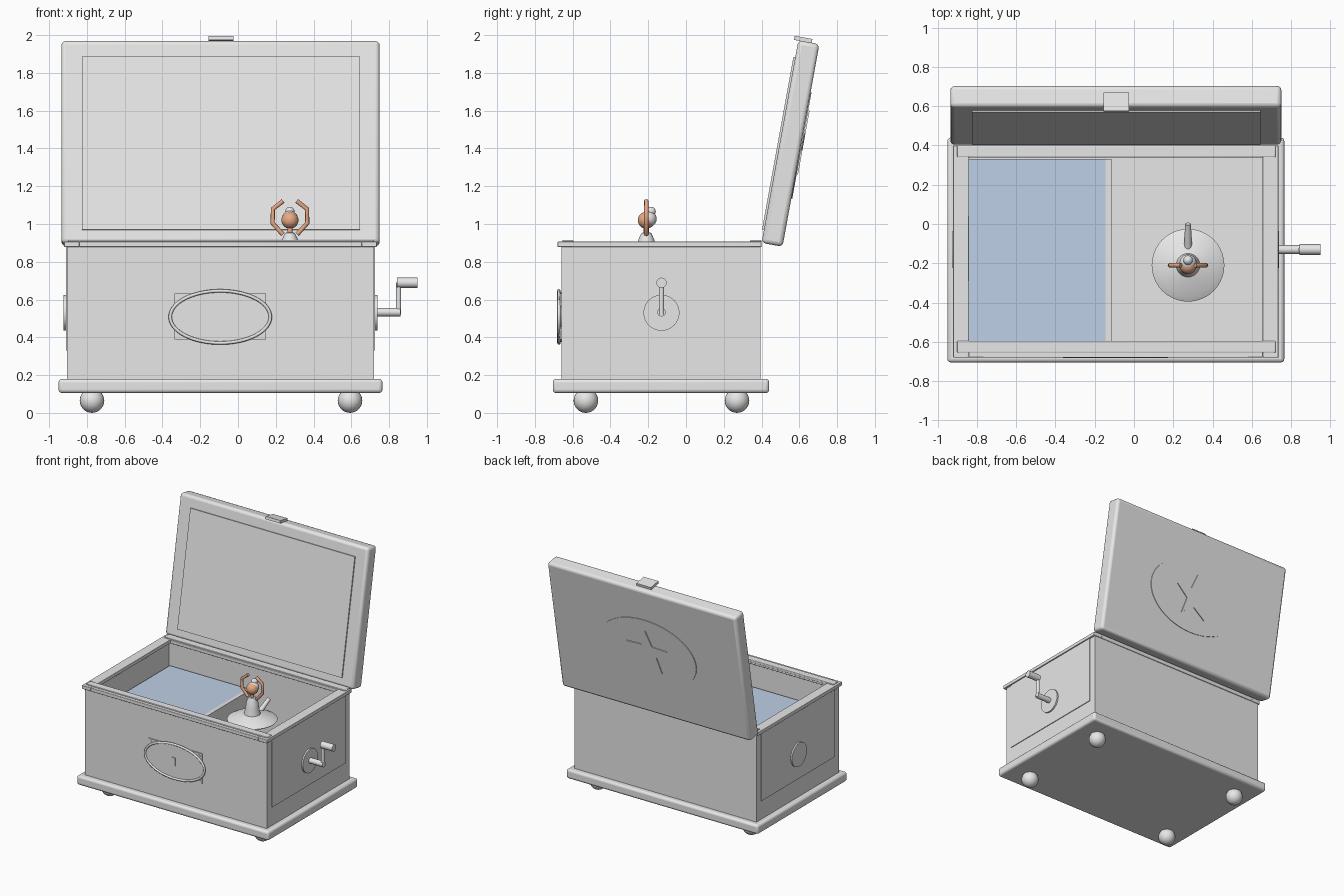
import bpy, bmesh
from math import sin, cos, pi, radians
from mathutils import Matrix, Vector

if "Cube" in bpy.data.objects:
    bpy.data.objects.remove(bpy.data.objects["Cube"])


def material(name, rgb):
    m = bpy.data.materials.new(name)
    m.use_nodes = True
    m.diffuse_color = (*rgb, 1)
    m.node_tree.nodes["Principled BSDF"].inputs["Base Color"].default_value = (*rgb, 1)
    return m


GREY = material("pale grey", (0.8, 0.8, 0.8))
BLUE = material("soft blue", (0.52, 0.63, 0.8))
SKIN = material("warm skin", (0.8, 0.4, 0.23))
CX, CY = -0.09, -0.13          # centre of the box
DX, DY = 0.275, -0.21          # dancer position
LID = Matrix.Translation((0, 0.4, 0.9)) @ Matrix.Rotation(radians(-10.3), 4, "X")


def finish(name, bm, mat=GREY, smooth=False, bevel=0, matrix=None):
    bmesh.ops.recalc_face_normals(bm, faces=bm.faces)
    me = bpy.data.meshes.new(name)
    bm.to_mesh(me)
    bm.free()
    me.materials.append(mat)
    ob = bpy.data.objects.new(name, me)
    bpy.context.collection.objects.link(ob)
    if matrix:
        ob.matrix_world = matrix
    if bevel:
        mod = ob.modifiers.new("Bevel", "BEVEL")
        mod.width, mod.segments = bevel, 3
    if smooth or bevel:
        bpy.ops.object.select_all(action="DESELECT")
        ob.select_set(True)
        bpy.context.view_layer.objects.active = ob
        bpy.ops.object.shade_smooth_by_angle(angle=radians(35))
    return ob


def box_mesh(x, y, z):
    bm = bmesh.new()
    bmesh.ops.create_cube(bm, size=1)
    for v in bm.verts:
        v.co = [a[0] if c < 0 else a[1] for c, a in zip(v.co, (x, y, z))]
    return bm


def box(name, x, y, z, **kw):
    return finish(name, box_mesh(x, y, z), **kw)


def ball(name, co, r, mat=GREY, scale=(1, 1, 1)):
    bm = bmesh.new()
    bmesh.ops.create_uvsphere(bm, u_segments=24, v_segments=14, radius=r)
    bmesh.ops.scale(bm, vec=scale, verts=bm.verts)
    bmesh.ops.translate(bm, vec=co, verts=bm.verts)
    return finish(name, bm, mat, True)


def rod(name, a, b, r, r2=None, mat=GREY, sides=24):
    a, b = Vector(a), Vector(b)
    d = b - a
    m = Matrix.Translation((a + b) / 2) @ d.to_track_quat("Z", "Y").to_matrix().to_4x4()
    bm = bmesh.new()
    bmesh.ops.create_cone(bm, cap_ends=True, segments=sides, radius1=r,
                          radius2=r if r2 is None else r2, depth=d.length, matrix=m)
    return finish(name, bm, mat, True)


def prism(name, pts, y0, y1, matrix=None):
    """Outline in x and z, given thickness along y."""
    bm = bmesh.new()
    f = bm.faces.new([bm.verts.new((x, y0, z)) for x, z in pts])
    new = bmesh.ops.extrude_face_region(bm, geom=[f])["geom"]
    bmesh.ops.translate(bm, vec=(0, y1 - y0, 0),
                        verts=[g for g in new if isinstance(g, bmesh.types.BMVert)])
    return finish(name, bm, smooth=True, matrix=matrix)


def ellipse(cx, cz, rx, rz, n=64):
    return [(cx + rx * cos(2 * pi * i / n), cz + rz * sin(2 * pi * i / n)) for i in range(n)]


def tube(name, pts, r, mat=GREY, cyclic=False):
    cu = bpy.data.curves.new(name, "CURVE")
    cu.dimensions = "3D"
    cu.bevel_depth, cu.bevel_resolution, cu.use_fill_caps = r, 2, True
    sp = cu.splines.new("POLY")
    sp.points.add(len(pts) - 1)
    for p, co in zip(sp.points, pts):
        p.co = (*co, 1)
    sp.use_cyclic_u = cyclic
    cu.materials.append(mat)
    ob = bpy.data.objects.new(name, cu)
    bpy.context.collection.objects.link(ob)


# Plinth and ball feet
box("plinth", (-0.95, 0.765), (-0.705, 0.44), (0.105, 0.18), bevel=0.018)
for sx in (-1, 1):
    for sy in (-1, 1):
        ball("foot", (CX + sx * 0.683, CY + sy * 0.4, 0.065), 0.065)

# Hollow body: sink the inset top face
bm = box_mesh((-0.905, 0.72), (-0.66, 0.395), (0.18, 0.9))
top = max(bm.faces, key=lambda f: f.calc_center_median().z)
bmesh.ops.inset_region(bm, faces=[top], thickness=0.063)
new = bmesh.ops.extrude_face_region(bm, geom=[top])["geom"]
bmesh.ops.translate(bm, vec=(0, 0, -0.57),
                    verts=[g for g in new if isinstance(g, bmesh.types.BMVert)])
if top.is_valid:
    bmesh.ops.delete(bm, geom=[top], context="FACES_ONLY")
finish("box_body", bm)

# Raised side panels and crank escutcheons
for s in (-1, 1):
    xo = CX - 0.0025 + s * 0.8125
    box("side_panel", sorted((xo, xo + s * 0.006)), (-0.6, 0.335), (0.33, 0.88))
    rod("side_disc", (xo, CY, 0.53), (xo + s * 0.018, CY, 0.53), 0.095, sides=48)

# Rim around the opening
for x in ((-0.92, -0.84), (0.655, 0.735)):
    box("side_rim", x, (-0.68, 0.4), (0.878, 0.907), bevel=0.004)
for y in ((-0.68, -0.6), (0.335, 0.4)):
    box("long_rim", (-0.84, 0.655), y, (0.878, 0.907), bevel=0.004)
for y in ((-0.655, -0.595), (0.34, 0.4)):
    box("top_rail", (-0.9, 0.72), y, (0.895, 0.915), bevel=0.005)

# Compartment, padded lining and divider
box("compartment", (-0.842, -0.145), (-0.597, 0.332), (0.32, 0.695))
box("blue_lining", (-0.842, -0.145), (-0.597, 0.332), (0.695, 0.7), mat=BLUE)
box("divider", (-0.145, -0.115), (-0.597, 0.332), (0.32, 0.702))

# Open lid
box("lid", (-0.935, 0.75), (0, 0.113), (0, 1.09), bevel=0.022, matrix=LID)
box("lid_inner_panel", (-0.825, 0.645), (-0.01, 0.01), (0.07, 1.0), matrix=LID)
box("lid_latch", (-0.155, -0.025), (-0.023, 0.072), (1.088, 1.11), matrix=LID)
prism("lid_medallion", ellipse(CX, 0.545, 0.43, 0.285), 0.11, 0.118, LID)
star = []
for i in range(10):
    r = 0.08 if i % 2 else 0.19
    star.append((CX + r * sin(i * pi / 5), 0.545 + r * cos(i * pi / 5)))
prism("lid_star", star, 0.115, 0.125, LID)

# Front plaque with oval ring, screws and keyhole
box("plaque", (-0.335, 0.147), (-0.668, -0.655), (0.388, 0.632))
prism("plaque_oval", ellipse(CX - 0.004, 0.508, 0.262, 0.132), -0.673, -0.66)
tube("plaque_ring", [(x, -0.673, z) for x, z in ellipse(CX - 0.004, 0.508, 0.265, 0.138)],
     0.009, cyclic=True)
for sx in (-1, 1):
    for sz in (-1, 1):
        x, z = CX - 0.004 + sx * 0.215, 0.51 + sz * 0.1
        rod("plaque_screw", (x, -0.66, z), (x, -0.672, z), 0.01, sides=12)
box("keyhole_bar", (-0.098, -0.086), (-0.68, -0.67), (0.475, 0.54))
box("keyhole_top", (-0.115, -0.086), (-0.68, -0.67), (0.53, 0.54))

# Crank
rod("crank_shaft", (0.7, CY, 0.533), (0.86, CY, 0.533), 0.022)
rod("crank_arm", (0.85, CY, 0.522), (0.85, CY, 0.69), 0.014)
rod("crank_handle", (0.843, CY, 0.689), (0.95, CY, 0.689), 0.027)

# Dancer: pedestal, legs, skirt and bodice
rod("pedestal", (DX, DY, 0.32), (DX, DY, 0.4), 0.12)
rod("standing_leg", (DX, DY, 0.4), (DX, DY, 0.8), 0.014, 0.025)
rod("raised_leg", (DX, DY + 0.05, 0.775), (DX, 0.0, 0.855), 0.022, 0.015)
profile = [(0, 0.775), (0.18, 0.77), (0.185, 0.776), (0.15, 0.795), (0.06, 0.82),
           (0.05, 0.87), (0.043, 0.915), (0.026, 0.953), (0, 0.957)]
bm = bmesh.new()
vs = [bm.verts.new((DX + r, DY, z)) for r, z in profile]
es = [bm.edges.new(p) for p in zip(vs, vs[1:])]
bmesh.ops.spin(bm, geom=vs + es, cent=(DX, DY, 0), axis=(0, 0, 1), angle=2 * pi, steps=40)
bmesh.ops.remove_doubles(bm, verts=bm.verts, dist=0.0005)
finish("skirt_and_bodice", bm, smooth=True)

# Dancer: neck, head, hair and raised arms
rod("neck", (DX, DY, 0.95), (DX, DY, 0.99), 0.014, mat=SKIN)
ball("head", (DX, DY, 1.02), 0.045, SKIN)
ball("hair", (DX, DY + 0.012, 1.027), 0.043)
ball("hair_bun", (DX, DY + 0.026, 1.067), 0.024)
arm = [(0.038, 0.945), (0.092, 1.005), (0.09, 1.08), (0.036, 1.122)]
for side, s in (("left", 1), ("right", -1)):
    tube(side + "_arm", [(DX + s * x, DY, z) for x, z in arm], 0.012, SKIN)
